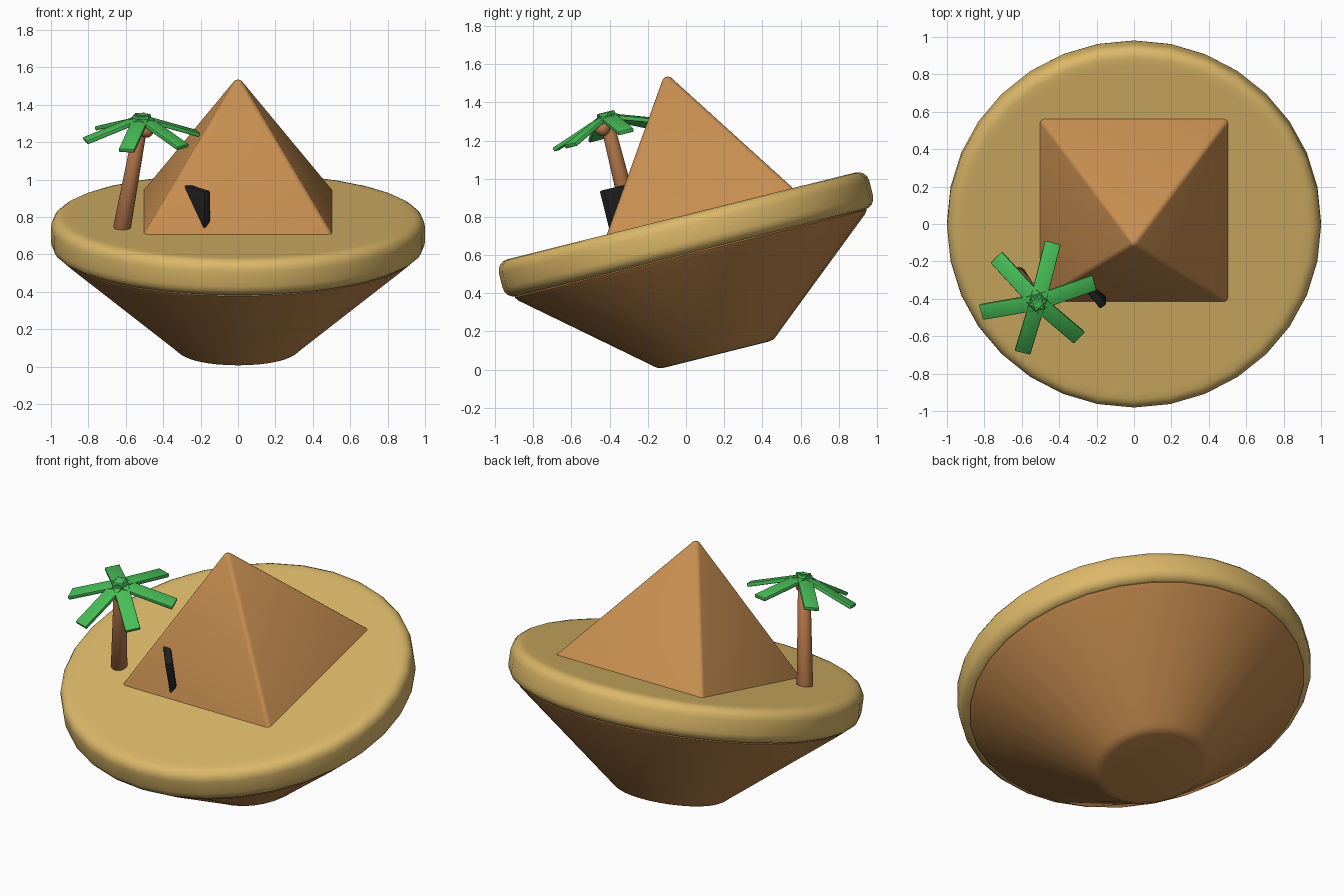
import bpy, bmesh, math
from mathutils import Matrix, Vector

if "Cube" in bpy.data.objects:
    bpy.data.objects.remove(bpy.data.objects["Cube"])

# Everything is laid out upright around the disc centre, then tilted back as one
TILT = Matrix.Translation((0, 0, 0.708)) @ Matrix.Rotation(math.radians(14), 4, 'X')


def material(name, rgb):
    m = bpy.data.materials.new(name)
    lin = [((c + 0.055) / 1.055) ** 2.4 for c in rgb]
    m.diffuse_color = (*lin, 1)
    m.use_nodes = True
    m.node_tree.nodes["Principled BSDF"].inputs["Base Color"].default_value = m.diffuse_color
    return m


SAND = material("sand", (0.86, 0.72, 0.41))
STONE = material("sandstone", (0.78, 0.555, 0.315))
EARTH = material("earth", (0.74, 0.52, 0.29))
BARK = material("bark", (0.73, 0.48, 0.30))
LEAF = material("leaf_green", (0.28, 0.74, 0.34))
BLACK = material("black", (0.13, 0.13, 0.13))


def finish(name, bm, mat, local=Matrix(), bevel=0.0, segments=3):
    if bevel:
        bmesh.ops.bevel(bm, geom=bm.edges[:], offset=bevel, segments=segments,
                        profile=0.5, affect='EDGES', clamp_overlap=True)
    bmesh.ops.recalc_face_normals(bm, faces=bm.faces[:])
    me = bpy.data.meshes.new(name)
    bm.to_mesh(me)
    bm.free()
    me.materials.append(mat)
    ob = bpy.data.objects.new(name, me)
    bpy.context.collection.objects.link(ob)
    ob.matrix_world = TILT @ local
    bpy.ops.object.select_all(action='DESELECT')
    ob.select_set(True)
    bpy.context.view_layer.objects.active = ob
    bpy.ops.object.shade_smooth_by_angle(angle=math.radians(40))
    return ob


def lathe(name, profile, mat, local=Matrix(), sides=32):
    """Closed solid of revolution from (radius, height) points, bottom to top."""
    bm = bmesh.new()
    rings = [[bm.verts.new((r * math.cos(2 * math.pi * i / sides),
                            r * math.sin(2 * math.pi * i / sides), z))
              for i in range(sides)] for r, z in profile]
    for a, b in zip(rings, rings[1:]):
        for i in range(sides):
            j = (i + 1) % sides
            bm.faces.new((a[i], a[j], b[j], b[i]))
    bm.faces.new(rings[0][::-1])
    bm.faces.new(rings[-1])
    return finish(name, bm, mat, local)


def box(name, size, mat, local, bevel):
    bm = bmesh.new()
    bmesh.ops.create_cube(bm, size=1, matrix=Matrix.Diagonal((*size, 1)))
    return finish(name, bm, mat, local, bevel, 2)


def arc(r, z, rad, start, end, steps=4):
    """Quarter-round profile points about (r, z)."""
    return [(r + rad * math.cos(math.radians(start + (end - start) * k / steps)),
             z + rad * math.sin(math.radians(start + (end - start) * k / steps)))
            for k in range(steps + 1)]


# Sand disc with rounded rim
R = 0.06
lathe("sand_disc", [(0.9, -0.1)] + arc(1 - R, -0.1 + R, R, -90, 0)
      + arc(1 - R, 0.1 - R, R, 0, 90) + [(0.9, 0.1)], SAND)

# Tapered earth underside
lathe("earth_cone", [(0.28, -0.65), (0.307, -0.646), (0.33, -0.632), (0.352, -0.612),
                     (0.935, -0.125), (0.95, -0.105), (0.945, -0.09)], EARTH)

# Pyramid, base sunk into the sand, edges softened
bm = bmesh.new()
bmesh.ops.create_cone(bm, cap_ends=True, segments=4, radius1=0.536 * math.sqrt(2),
                      radius2=0, depth=0.80,
                      matrix=Matrix.Translation((0, 0.1, 0.45)) @ Matrix.Rotation(math.pi / 4, 4, 'Z'))
finish("pyramid", bm, STONE, bevel=0.02)

# Slanted door slab sticking out of the front face
box("door_slab", (0.24, 0.042, 0.25), BLACK,
    Matrix.Translation((-0.238, -0.279, 0.205)) @ Matrix.Rotation(math.radians(-52), 4, 'Z'), 0.008)

# Leaning palm trunk
base, top = Vector((-0.622, -0.26, 0.09)), Vector((-0.515, -0.26, 0.69))
axis = top - base
lathe("palm_trunk", [(0.04, 0), (0.047, 0.01), (0.035, axis.length - 0.01), (0.028, axis.length)], BARK,
      Matrix.Translation(base) @ axis.to_track_quat('Z', 'Y').to_matrix().to_4x4(), 16)

# Coconut under the crown
bm = bmesh.new()
bmesh.ops.create_uvsphere(bm, u_segments=16, v_segments=10, radius=0.04)
finish("coconut", bm, BARK, Matrix.Translation((-0.49, -0.29, 0.645)))

# Six drooping fronds
for k in range(6):
    place = (Matrix.Translation((-0.515, -0.255, 0.705))
             @ Matrix.Rotation(math.radians(15 + 60 * k), 4, 'Z')
             @ Matrix.Rotation(math.radians(19), 4, 'Y')
             @ Matrix.Translation((0.15, 0, 0)))
    box("palm_frond_%d" % (k + 1), (0.36, 0.086, 0.022), LEAF, place, 0.005)
